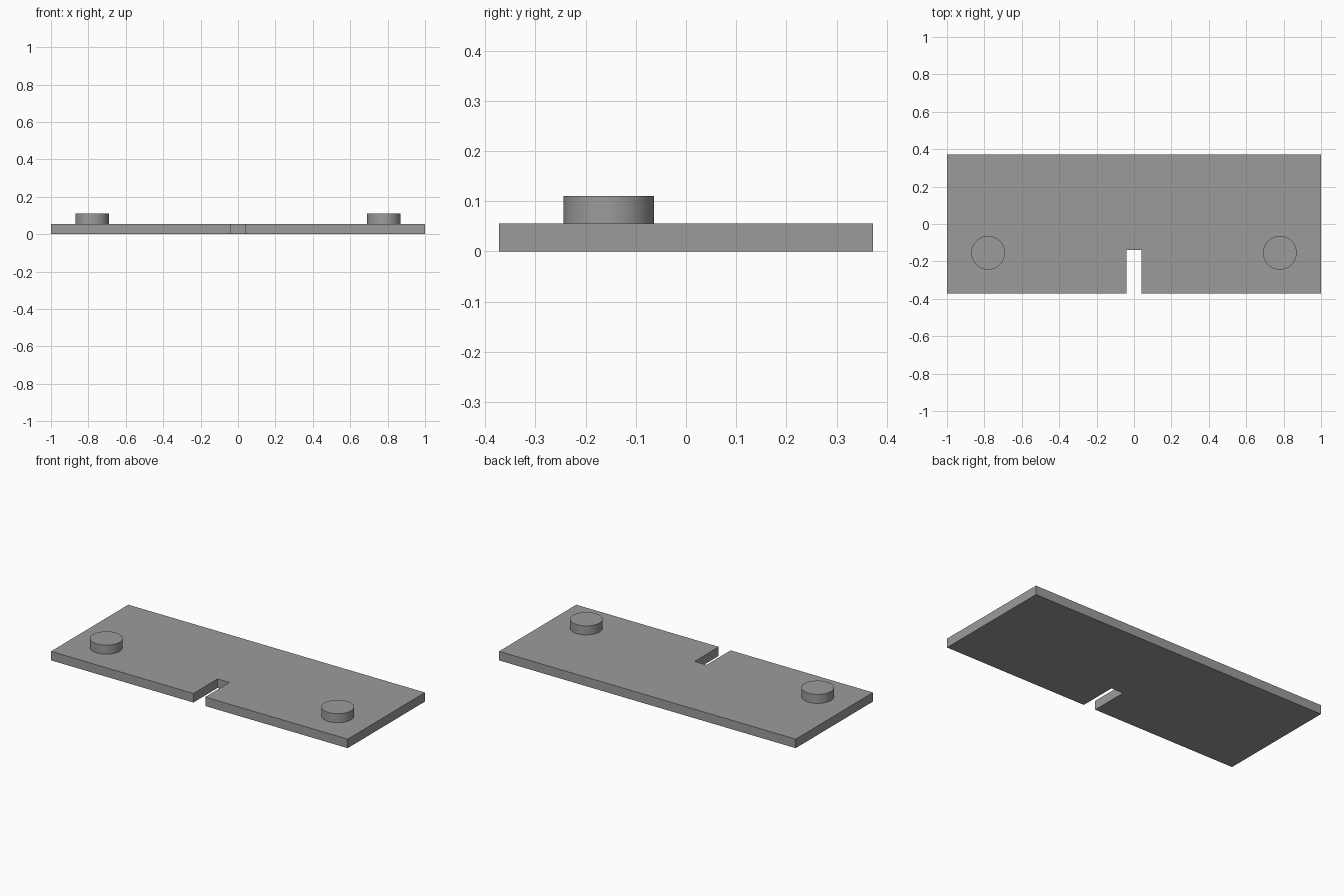
import bpy
import bmesh
import math

if "Cube" in bpy.data.objects:
    bpy.data.objects.remove(bpy.data.objects["Cube"])

grey = bpy.data.materials.new("mid grey")
grey.diffuse_color = (0.33, 0.33, 0.33, 1)
grey.use_nodes = True
grey.node_tree.nodes["Principled BSDF"].inputs["Base Color"].default_value = grey.diffuse_color

THICK = 0.055

# Flat plate with a slot open to the front edge
half = [(0.04, -0.14), (0.04, -0.372), (1.0, -0.372), (1.0, 0.372)]
outline = half + [(-x, y) for x, y in reversed(half)]
bm = bmesh.new()
base = bm.faces.new([bm.verts.new((x, y, 0)) for x, y in outline])
top = bmesh.ops.extrude_face_region(bm, geom=[base])["geom"]
bmesh.ops.translate(bm, vec=(0, 0, THICK),
                    verts=[v for v in top if isinstance(v, bmesh.types.BMVert)])
bmesh.ops.recalc_face_normals(bm, faces=bm.faces[:])
mesh = bpy.data.meshes.new("slotted_plate")
bm.to_mesh(mesh)
bm.free()
mesh.materials.append(grey)
bpy.context.collection.objects.link(bpy.data.objects.new("slotted_plate", mesh))

# Round pegs near the two ends
for name, side in (("left_peg", -1), ("right_peg", 1)):
    bpy.ops.mesh.primitive_cylinder_add(vertices=64, radius=0.09, depth=0.055,
                                        location=(side * 0.78, -0.154, THICK + 0.0275))
    peg = bpy.context.object
    peg.name = name
    peg.data.materials.append(grey)
    bpy.ops.object.shade_smooth_by_angle(angle=math.radians(30))
